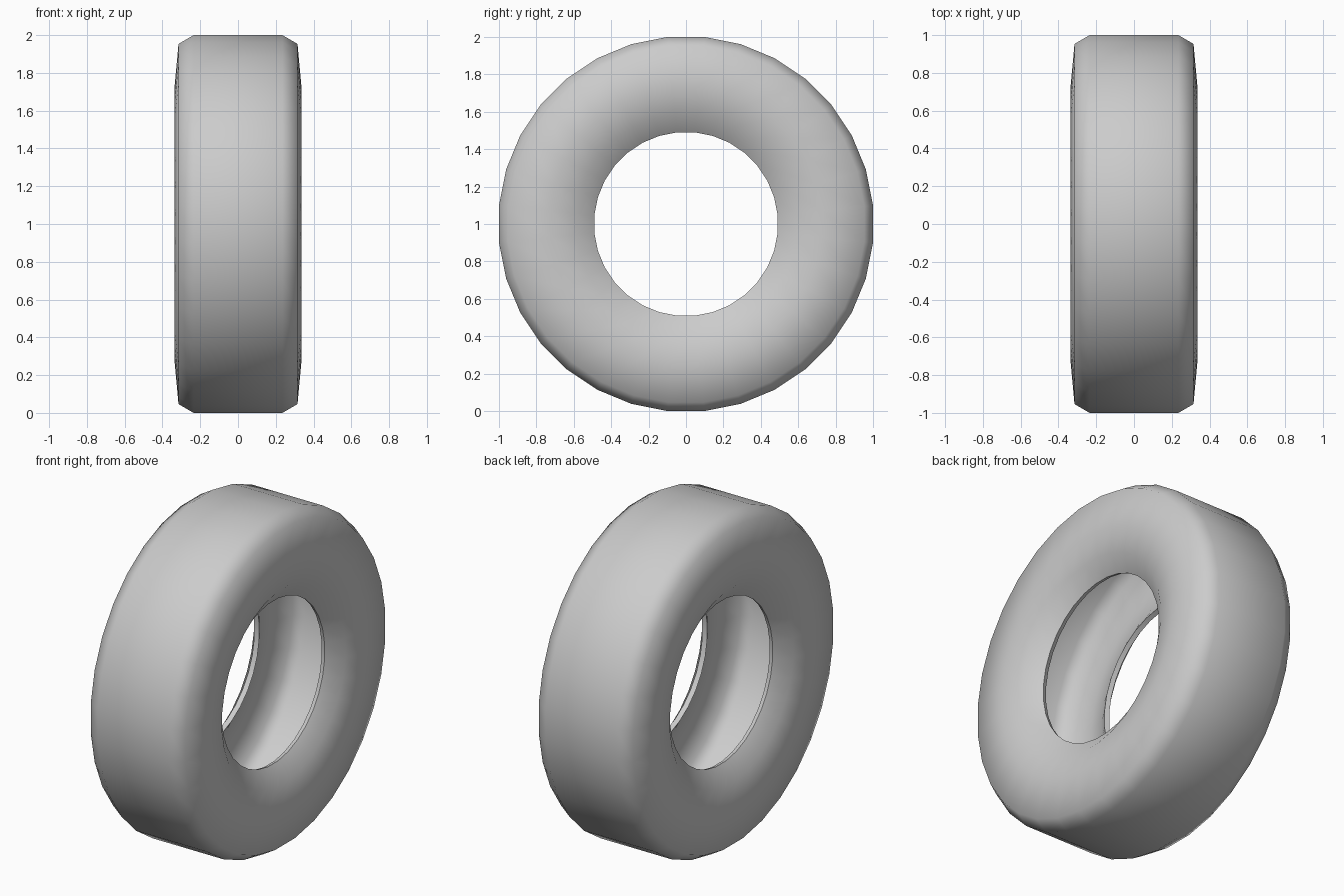
import bpy, bmesh, math

if "Cube" in bpy.data.objects:
    bpy.data.objects.remove(bpy.data.objects["Cube"])

SEGMENTS = 32

# Half cross-section (x, radius): outer skin from tread to bead, then hollow inside
outer = [(0.235, 1.005), (0.315, 0.958), (0.336, 0.73), (0.305, 0.59), (0.235, 0.4925)]
inner = [(0.208, 0.502), (0.275, 0.605), (0.304, 0.73), (0.287, 0.935), (0.225, 0.97)]
half = outer + inner
profile = half + [(-x, r) for x, r in reversed(half)]

# Revolve the closed cross-section around the x axle
bm = bmesh.new()
rings = []
for i in range(SEGMENTS):
    a = 2 * math.pi * (i + 0.5) / SEGMENTS
    rings.append([bm.verts.new((x, r * math.cos(a), 1 + r * math.sin(a))) for x, r in profile])
n = len(profile)
for i in range(SEGMENTS):
    a, b = rings[i], rings[(i + 1) % SEGMENTS]
    for j in range(n):
        k = (j + 1) % n
        bm.faces.new((a[j], a[k], b[k], b[j]))
bmesh.ops.recalc_face_normals(bm, faces=bm.faces)

# Smooth skin with crisp bead edges
mesh = bpy.data.meshes.new("tyre")
bm.to_mesh(mesh)
bm.free()
tyre = bpy.data.objects.new("tyre", mesh)
bpy.context.collection.objects.link(tyre)
bpy.context.view_layer.objects.active = tyre
tyre.select_set(True)
bpy.ops.object.shade_smooth_by_angle(angle=math.radians(70))
